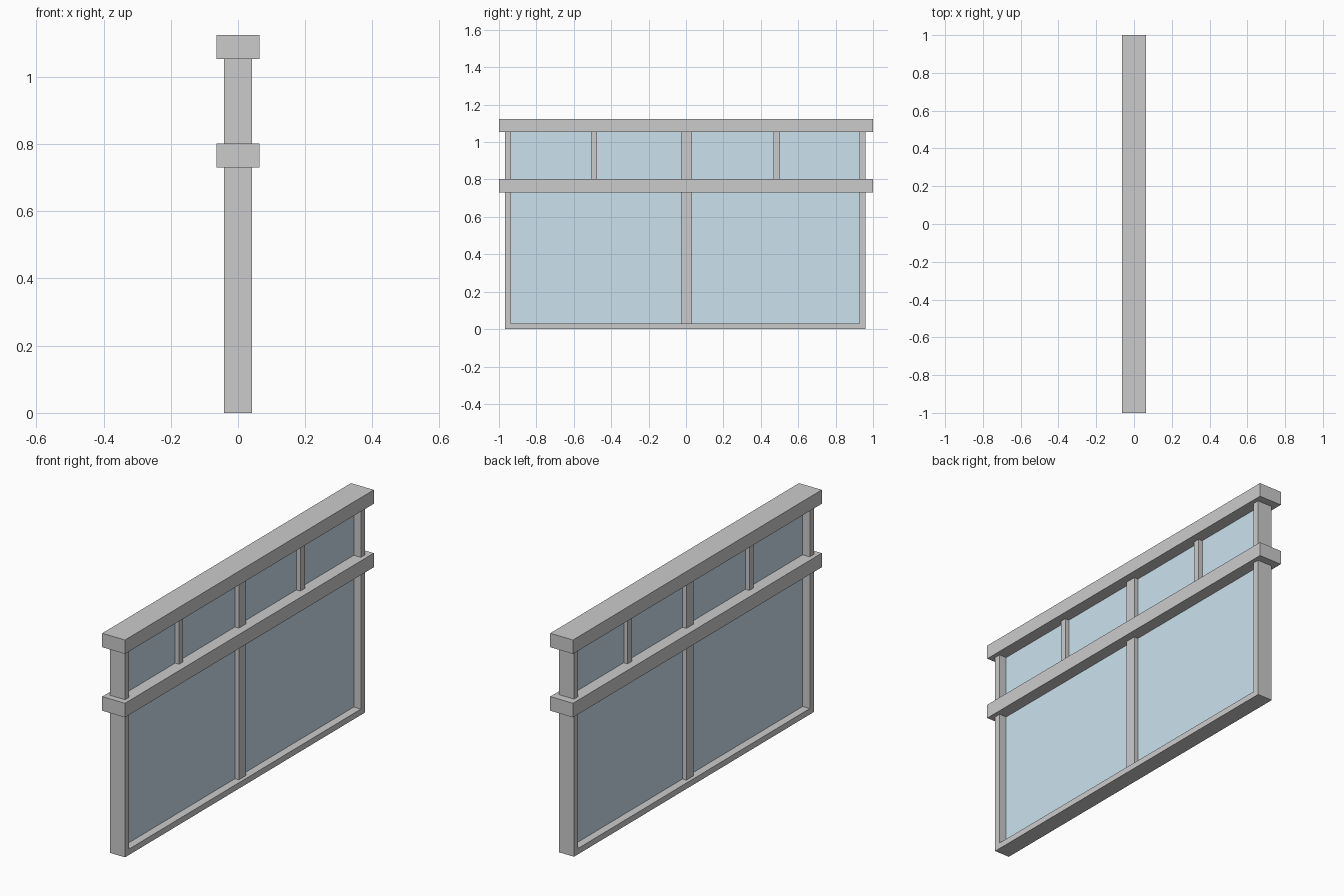
import bpy
import bmesh

if "Cube" in bpy.data.objects:
    bpy.data.objects.remove(bpy.data.objects["Cube"])


def box(name, x, y, z, mat=None):
    """Axis-aligned box from (min, max) ranges."""
    bm = bmesh.new()
    bmesh.ops.create_cube(bm, size=1)
    for v in bm.verts:
        for i, (lo, hi) in enumerate((x, y, z)):
            v.co[i] = hi if v.co[i] > 0 else lo
    mesh = bpy.data.meshes.new(name)
    bm.to_mesh(mesh)
    bm.free()
    obj = bpy.data.objects.new(name, mesh)
    bpy.context.collection.objects.link(obj)
    if mat:
        mesh.materials.append(mat)
    return obj


glass = bpy.data.materials.new("glass")
glass.diffuse_color = (0.6, 0.76, 0.86, 1)
glass.use_nodes = True
glass.node_tree.nodes["Principled BSDF"].inputs["Base Color"].default_value = glass.diffuse_color

RAIL = (-0.064, 0.064)      # depth of the projecting rails
FRAME = (-0.042, 0.042)     # depth of the outer frame
BAR = (-0.024, 0.024)       # depth of the glazing bars
SILL, MID_LO, MID_HI, TOP_LO, TOP_HI = 0.03, 0.73, 0.802, 1.053, 1.124

# Projecting rails
box("top_rail", RAIL, (-1, 1), (TOP_LO, TOP_HI))
box("middle_rail", RAIL, (-1, 1), (MID_LO, MID_HI))

# Outer frame: bottom rail and side posts, split by the middle rail
box("bottom_rail", FRAME, (-0.968, 0.96), (0, SILL))
for side, y in (("left", (-0.968, -0.935)), ("right", (0.928, 0.96))):
    box(side + "_lower_post", FRAME, y, (SILL, MID_LO))
    box(side + "_upper_post", FRAME, y, (MID_HI, TOP_LO))

# Glazing bars
box("lower_centre_bar", BAR, (-0.027, 0.031), (SILL, MID_LO))
for label, y in (("left", (-0.508, -0.475)),
                 ("centre", (-0.027, 0.031)),
                 ("right", (0.467, 0.503))):
    box("upper_" + label + "_bar", BAR, y, (MID_HI, TOP_LO))

# Glass panes
for label, z in (("lower", (SILL, MID_LO)), ("upper", (MID_HI, TOP_LO))):
    box(label + "_glass", (-0.002, 0.002), (-0.935, 0.928), z, glass)
